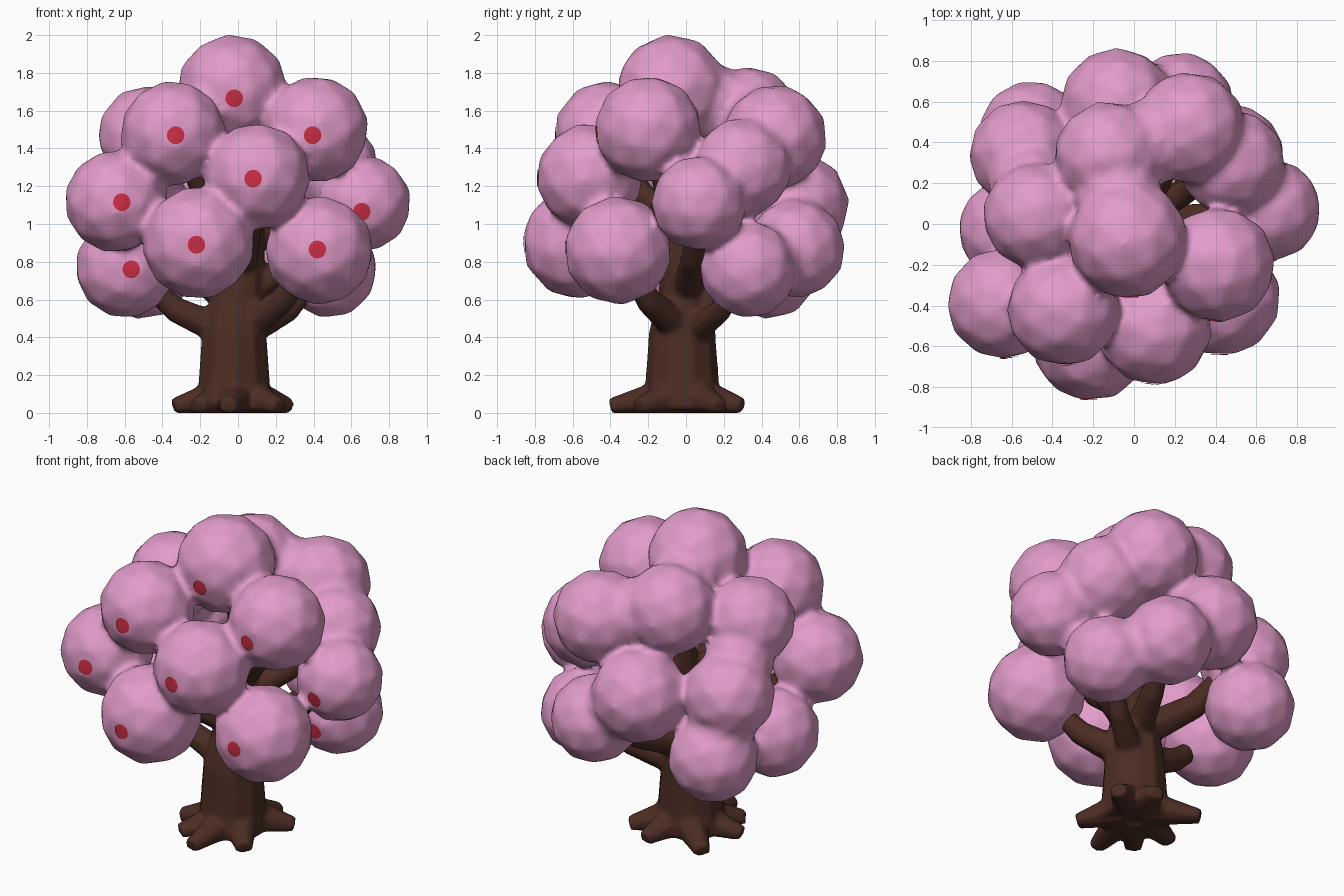
import bpy, bmesh, math, random
from mathutils import Vector, Matrix, Euler
from mathutils.bvhtree import BVHTree

if "Cube" in bpy.data.objects:
    bpy.data.objects.remove(bpy.data.objects["Cube"])

random.seed(4)


def material(name, rgb):
    m = bpy.data.materials.new(name)
    m.diffuse_color = (*rgb, 1)
    m.use_nodes = True
    m.node_tree.nodes["Principled BSDF"].inputs["Base Color"].default_value = m.diffuse_color
    return m


PINK = material("blossom pink", (0.76, 0.33, 0.59))
BROWN = material("bark brown", (0.072, 0.026, 0.017))
RED = material("berry red", (0.62, 0.027, 0.06))


def finish(bm, name, mat, voxel=None, smooth=0):
    """Make an object; optionally fuse overlapping parts into one soft skin."""
    bmesh.ops.recalc_face_normals(bm, faces=bm.faces)
    me = bpy.data.meshes.new(name)
    bm.to_mesh(me)
    bm.free()
    me.materials.append(mat)
    ob = bpy.data.objects.new(name, me)
    bpy.context.collection.objects.link(ob)
    bpy.ops.object.select_all(action='DESELECT')
    bpy.context.view_layer.objects.active = ob
    ob.select_set(True)
    if voxel:
        fuse = ob.modifiers.new("fuse", 'REMESH')
        fuse.mode = 'VOXEL'
        fuse.voxel_size = voxel
        soft = ob.modifiers.new("soft", 'SMOOTH')
        soft.factor = 0.5
        soft.iterations = smooth
        bpy.ops.object.convert(target='MESH')
    bpy.ops.object.shade_smooth()
    return ob


def tube(bm, pts, radii, sides=8):
    """Closed round tube through points with a radius at each point."""
    pts = [Vector(p) for p in pts]
    rings = []
    for i, (p, r) in enumerate(zip(pts, radii)):
        d = (pts[min(i + 1, len(pts) - 1)] - pts[max(i - 1, 0)]).normalized()
        side = d.cross(Vector((0, 0, 1)))
        if side.length < 0.3:
            side = d.cross(Vector((0, 1, 0)))
        side.normalize()
        up = side.cross(d)
        rings.append([bm.verts.new(p + r * (math.cos(a) * side + math.sin(a) * up))
                      for a in (math.tau * (k + 0.5) / sides for k in range(sides))])
    faces = [bm.faces.new((a[k], a[(k + 1) % sides], b[(k + 1) % sides], b[k]))
             for a, b in zip(rings, rings[1:]) for k in range(sides)]
    faces += [bm.faces.new(rings[0][::-1]), bm.faces.new(rings[-1])]
    bmesh.ops.recalc_face_normals(bm, faces=faces)


# Blossom clumps: x, y, z, radius
CLUMPS = [
    (-0.03, -0.075, 1.71, 0.29), (-0.345, -0.42, 1.48, 0.275), (0.41, -0.20, 1.50, 0.28),
    (-0.645, -0.39, 1.12, 0.27), (0.10, -0.51, 1.25, 0.28), (-0.21, -0.57, 0.90, 0.295),
    (0.43, -0.36, 0.86, 0.285), (0.665, 0.07, 1.11, 0.25), (-0.595, -0.03, 0.77, 0.265),
    (0.48, 0.33, 0.76, 0.255), (-0.08, 0.58, 1.10, 0.28), (0.23, 0.58, 0.87, 0.26),
    (-0.50, 0.44, 0.76, 0.26), (0.27, 0.47, 1.46, 0.275), (-0.12, 0.33, 1.56, 0.27),
    (-0.54, 0.34, 1.13, 0.265), (-0.48, 0.04, 1.47, 0.26), (0.48, 0.30, 1.30, 0.26),
]
bm = bmesh.new()


def ball(p, r):
    turn = Euler([random.uniform(0, 6) for _ in range(3)]).to_matrix().to_4x4()
    bmesh.ops.create_icosphere(bm, subdivisions=2, radius=r,
                               matrix=Matrix.Translation(p) @ turn)


for x, y, z, r in CLUMPS:
    ball((x, y, z), r * 1.015 + 0.004)
# Soft bridges between clumps that overlap deeply
for i, a in enumerate(CLUMPS):
    for b in CLUMPS[:i]:
        if (Vector(a[:3]) - Vector(b[:3])).length < 0.46:
            ball((Vector(a[:3]) + Vector(b[:3])) / 2, 0.4 * (a[3] + b[3]))
blossom = finish(bm, "blossom_clumps", PINK, 0.02, 7)
surface = BVHTree.FromPolygons([v.co for v in blossom.data.vertices],
                               [p.vertices for p in blossom.data.polygons])

# Red berry spots lying on the front of the front clumps: clump index, x, z
SPOTS = [(0, -0.02, 1.665), (1, -0.33, 1.47), (2, 0.395, 1.47), (3, -0.615, 1.115),
         (4, 0.08, 1.24), (5, -0.22, 0.89), (6, 0.42, 0.865), (7, 0.655, 1.065),
         (8, -0.565, 0.76), (9, 0.48, 0.72)]
bm = bmesh.new()
for i, x, z in SPOTS:
    made = bmesh.ops.create_grid(bm, x_segments=8, y_segments=8, size=1)["verts"]
    for v in made:
        u, w = v.co.x, v.co.y
        # square grid bent into a disc, then dropped onto the clump
        px = x + 0.046 * u * math.sqrt(1 - w * w / 2)
        pz = z + 0.047 * w * math.sqrt(1 - u * u / 2)
        start = Vector((px, CLUMPS[i][1] - CLUMPS[i][3] - 0.05, pz))
        hit = surface.ray_cast(start, Vector((0, 1, 0)))[0] or start
        v.co = (px, hit.y - 0.006, pz)
finish(bm, "berry_spots", RED)

# Trunk, roots and branches fused into one bark skin
bm = bmesh.new()
tube(bm, [(-0.02, -0.02, 0.015), (-0.02, -0.02, 0.12), (-0.02, -0.02, 0.42),
          (0.0, 0.0, 0.62), (0.03, 0.0, 0.9), (0.02, 0.02, 1.25), (-0.02, -0.02, 1.6)],
     [0.21, 0.20, 0.178, 0.15, 0.115, 0.085, 0.055], 10)
for x, y in [(0.27, 0.18), (0.08, 0.30), (-0.29, 0.25), (-0.34, -0.08),
             (-0.22, -0.27), (-0.05, -0.40), (0.22, -0.25)]:
    tube(bm, [(0.2 * x, 0.2 * y, 0.09), (0.6 * x, 0.6 * y, 0.06), (x, y, 0.03)],
         [0.11, 0.08, 0.05], 8)
# Branches: start height, clump index, start radius
for z0, i, r in [(0.40, 8, 0.08), (0.42, 6, 0.08), (0.40, 9, 0.07), (0.55, 11, 0.075),
                 (0.58, 15, 0.085), (0.62, 7, 0.075), (0.68, 3, 0.08), (0.75, 4, 0.08),
                 (0.85, 17, 0.07), (0.95, 1, 0.07), (0.95, 2, 0.07), (1.0, 13, 0.07)]:
    x, y, z, _ = CLUMPS[i]
    mid = z0 + 0.42 * (z - z0) - 0.01
    tube(bm, [(0, 0, z0), (0.55 * x, 0.55 * y, mid), (0.9 * x, 0.9 * y, z - 0.04)],
         [r * 1.2, r * 0.9, r * 0.6], 8)
for v in bm.verts:
    v.co.z = max(v.co.z, 0.0)
finish(bm, "trunk_and_branches", BROWN, 0.014, 6)
